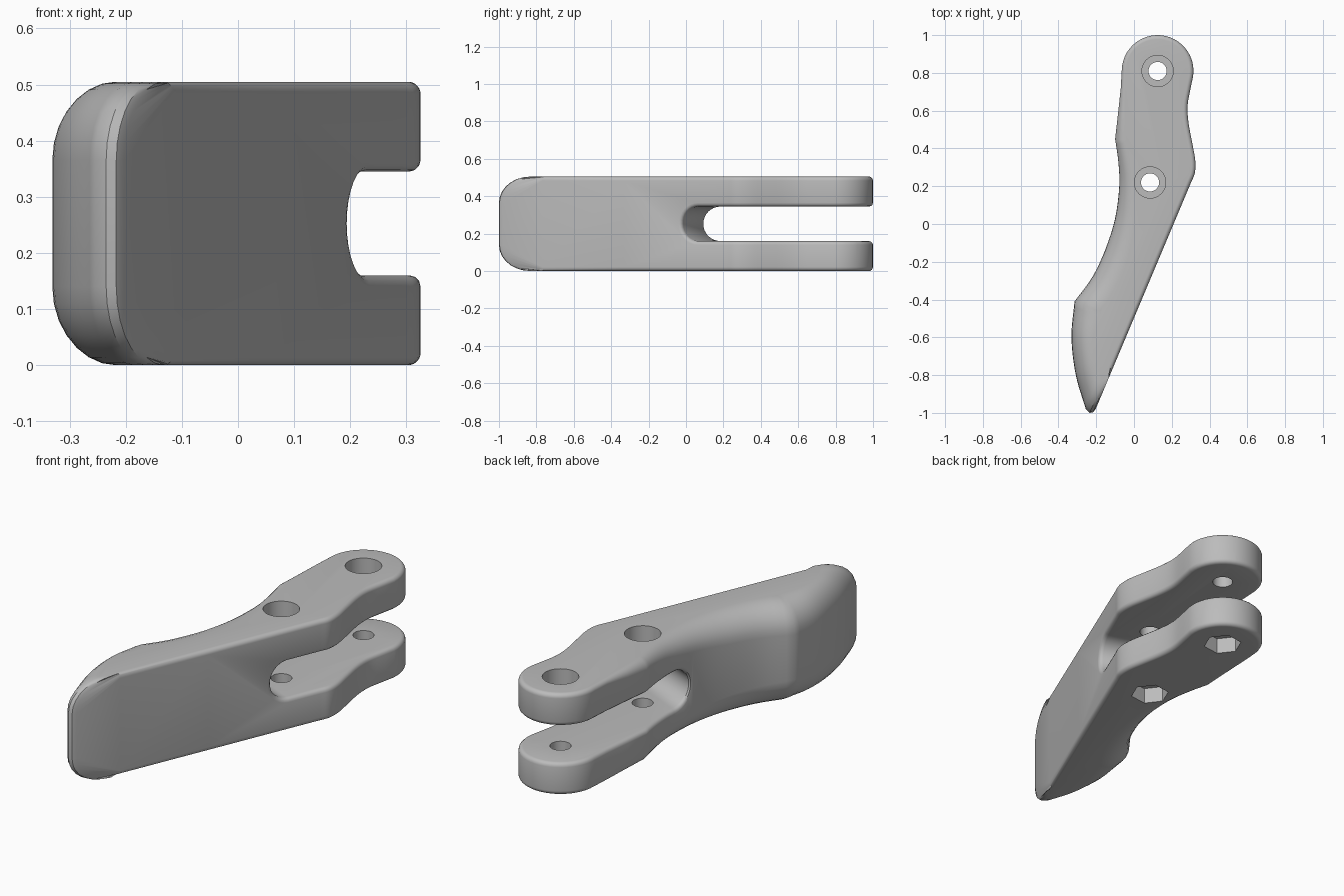
import bpy, bmesh, math
from mathutils import Vector

cube = bpy.data.objects.get("Cube")
if cube:
    bpy.data.objects.remove(cube)

HEIGHT = 0.505
MID = HEIGHT / 2
SLOT_R = 0.0925
EDGE = 0.022
SLANT = Vector((0.388, 0.922)).normalized()   # direction of the flat side
ACROSS = Vector((-SLANT.y, SLANT.x))
SLOT_C = Vector((0.231, 0.065))               # centre of the rounded slot end
BOLTS = [Vector((0.125, 0.81)), Vector((0.085, 0.22))]

grey = bpy.data.materials.new("plain grey")
grey.use_nodes = True
grey.diffuse_color = (0.5, 0.5, 0.5, 1)
grey.node_tree.nodes["Principled BSDF"].inputs["Base Color"].default_value = (0.5, 0.5, 0.5, 1)


def spline(points, steps=5):
    """Smooth curve through a few points."""
    p = [Vector(q) for q in points]
    p = [2 * p[0] - p[1]] + p + [2 * p[-1] - p[-2]]
    out = []
    for a, b, c, d in zip(p, p[1:], p[2:], p[3:]):
        for i in range(steps):
            t = i / steps
            out.append(0.5 * (2 * b + (c - a) * t + (2 * a - 5 * b + 4 * c - d) * t**2
                              + (3 * b - a - 3 * c + d) * t**3))
    return out + [p[-2]]


def make_object(name, bm):
    bmesh.ops.recalc_face_normals(bm, faces=bm.faces[:])
    mesh = bpy.data.meshes.new(name)
    bm.to_mesh(mesh)
    bm.free()
    obj = bpy.data.objects.new(name, mesh)
    bpy.context.collection.objects.link(obj)
    return obj


def bridge(bm, rings):
    """Skin a stack of equal rings and cap both ends."""
    loops = [[bm.verts.new(v) for v in ring] for ring in rings]
    n = len(loops[0])
    for low, high in zip(loops, loops[1:]):
        for i in range(n):
            j = (i + 1) % n
            bm.faces.new((low[i], low[j], high[j], high[i]))
    bm.faces.new(loops[0][::-1])
    bm.faces.new(loops[-1])


# Outline sections, counter-clockwise from the tip
tip = [Vector((-0.235, -1.0)), Vector((-0.217, -0.997)), Vector((-0.203, -0.98))]
flat_side = [tip[-1] + SLANT * 0.23, tip[-1] + SLANT * 0.7]
waist = spline([(0.3, 0.215), (0.322, 0.27), (0.324, 0.34), (0.308, 0.43), (0.288, 0.54),
                (0.284, 0.63), (0.302, 0.73)], 4)
lobe = [BOLTS[0] + 0.19 * Vector((math.cos(a), math.sin(a)))
        for a in (math.radians(-8 + i * 188 / 24) for i in range(25))]
neck = [Vector((-0.07, 0.72)), Vector((-0.085, 0.58))]
hollow = spline([(-0.1, 0.45), (-0.083, 0.33), (-0.078, 0.2), (-0.1, 0.03), (-0.15, -0.13),
                 (-0.22, -0.28), (-0.315, -0.41)], 4)
belly = spline([(-0.315, -0.41), (-0.331, -0.6), (-0.308, -0.8), (-0.255, -0.98)], 6)[1:]

plain = flat_side + waist + lobe + neck + hollow[:-1]
outline = tip + plain + hollow[-1:] + belly
count = len(outline)


def edge_radius(p, on_left):
    """Rounding grows down the hollow side."""
    if not on_left:
        return EDGE
    keys = [(0.72, EDGE), (0.45, 0.05), (0.2, 0.085), (-0.13, 0.125), (-0.42, 0.14)]
    for (y0, r0), (y1, r1) in zip(keys, keys[1:]):
        if p.y >= y1:
            t = min(1, max(0, (y0 - p.y) / (y0 - y1)))
            return r0 + (r1 - r0) * t
    return 0.14


# Rounding radius and inward direction at each outline point
radii, inward = [], []
left_start = len(tip) + len(flat_side) + len(waist) + len(lobe)
ridge = len(tip) + len(plain)
tip_move, ridge_move = SLANT * 1.3, Vector((1.0, -0.4))
for i, p in enumerate(outline):
    if i < len(tip):
        radii.append(0.14)
        inward.append(tip_move)
    elif i >= ridge:
        t = (i - ridge) / (count - 1 - ridge)
        radii.append(0.14)
        inward.append(ridge_move.lerp(tip_move, t))
    else:
        radii.append(edge_radius(p, i >= left_start))
        if i < len(tip) + len(flat_side):
            inward.append(ACROSS)
        else:
            d = (outline[i + 1] - outline[i - 1]).normalized()
            inward.append(Vector((-d.y, d.x)))

# Lever body: rounded stack of outlines
upper = []
for k in range(8):
    a = math.pi / 2 * k / 7
    ring = []
    for p, r, n in zip(outline, radii, inward):
        q = p + n * r * (1 - math.cos(a))
        ring.append(Vector((q.x, q.y, HEIGHT - r * (1 - math.sin(a)))))
    upper.append(ring)
lower = [[Vector((v.x, v.y, HEIGHT - v.z)) for v in ring] for ring in reversed(upper)]
bm = bmesh.new()
bridge(bm, lower + upper)
body = make_object("lever_body", bm)


def prism(name, centre, radius, z0, z1, sides, turn=0):
    bm = bmesh.new()
    bridge(bm, [[Vector((centre.x + radius * math.cos(turn + i * math.tau / sides),
                         centre.y + radius * math.sin(turn + i * math.tau / sides), z))
                 for i in range(sides)] for z in (z0, z1)])
    return make_object(name, bm)


# Cutters: bolt holes, round recesses above, hexagonal recesses below
cutters = []
for c in BOLTS:
    cutters.append(prism("bolt_hole_cutter", c, 0.048, -0.1, HEIGHT + 0.1, 32))
    cutters.append(prism("round_recess_cutter", c, 0.083, HEIGHT - 0.08, HEIGHT + 0.1, 40))
    cutters.append(prism("hex_recess_cutter", c, 0.09, -0.1, 0.08, 6,
                         math.atan2(SLANT.y, SLANT.x)))

# Slot cutter, square to the flat side
profile = [(SLOT_R * math.cos(a), SLOT_R * math.sin(a))
           for a in (math.pi / 2 + math.pi * i / 16 for i in range(17))]
profile += [(1.5, -SLOT_R), (1.5, SLOT_R)]
bm = bmesh.new()
rings = []
for w in (-1, 1):
    ring = []
    for s, z in profile:
        q = SLOT_C + SLANT * s + ACROSS * w
        ring.append(Vector((q.x, q.y, MID + z)))
    rings.append(ring)
bridge(bm, rings)
cutters.append(make_object("slot_cutter", bm))

for cutter in cutters:
    cutter.hide_render = True
    mod = body.modifiers.new(cutter.name, 'BOOLEAN')
    mod.operation = 'DIFFERENCE'
    mod.solver = 'EXACT'
    mod.object = cutter
graph = bpy.context.evaluated_depsgraph_get()
cut_mesh = bpy.data.meshes.new_from_object(body.evaluated_get(graph))
body.modifiers.clear()
body.data = cut_mesh
for cutter in cutters:
    bpy.data.objects.remove(cutter)


def on_slot(v):
    s = (v.co.xy - SLOT_C).dot(SLANT)
    return abs(math.hypot(min(s, 0), v.co.z - MID) - SLOT_R) < 0.002


# Round the rim of the slot
bm = bmesh.new()
bm.from_mesh(cut_mesh)
bmesh.ops.remove_doubles(bm, verts=bm.verts[:], dist=0.0005)
slot_faces = {f for f in bm.faces if all(on_slot(v) for v in f.verts)}
rim = [e for e in bm.edges
       if len(e.link_faces) == 2 and sum(f in slot_faces for f in e.link_faces) == 1
       and all((v.co.xy - c).length > 0.06 for v in e.verts for c in BOLTS)]
bmesh.ops.bevel(bm, geom=rim, offset=0.02, offset_type='OFFSET', segments=3,
                profile=0.5, affect='EDGES', clamp_overlap=False)
bm.to_mesh(cut_mesh)
bm.free()

cut_mesh.materials.clear()
cut_mesh.materials.append(grey)
for p in cut_mesh.polygons:
    p.material_index = 0
bpy.ops.object.select_all(action='DESELECT')
body.select_set(True)
bpy.context.view_layer.objects.active = body
bpy.ops.object.shade_smooth_by_angle(angle=math.radians(35))
